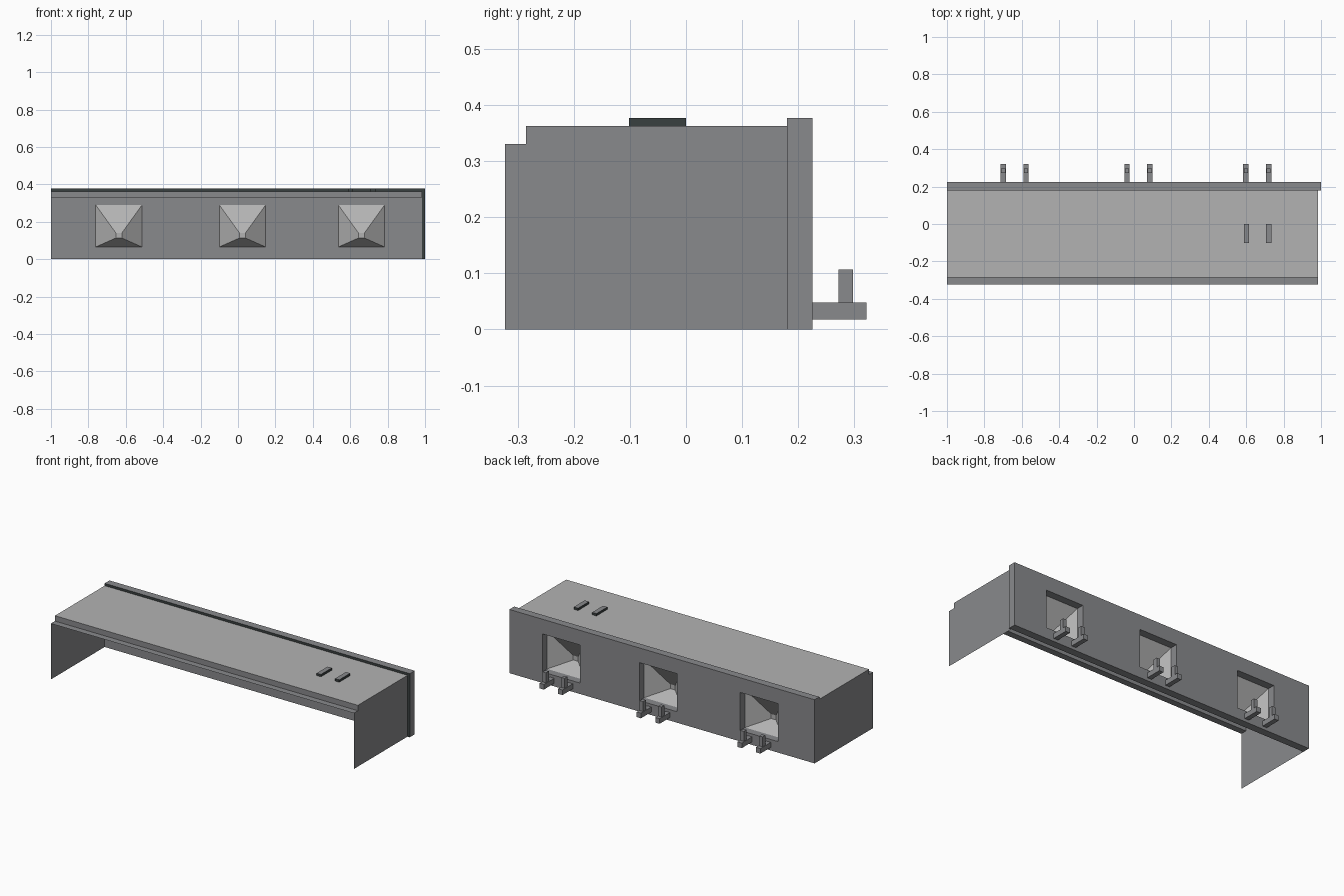
import bpy, bmesh

if "Cube" in bpy.data.objects:
    bpy.data.objects.remove(bpy.data.objects["Cube"])


def mat(name, v):
    m = bpy.data.materials.new(name)
    m.diffuse_color = (*v, 1)
    m.use_nodes = True
    m.node_tree.nodes["Principled BSDF"].inputs["Base Color"].default_value = m.diffuse_color
    return m


GREY = mat("mid_grey", (0.25, 0.253, 0.265))
LIGHT = mat("light_grey", (0.45, 0.45, 0.45))
DARK = mat("charcoal", (0.04, 0.05, 0.05))


def make(name, polys, mats, rule=None, recalc=True):
    """Mesh object from polygons; rule(face) gives the material slot."""
    bm = bmesh.new()
    for p in polys:
        bm.faces.new([bm.verts.new(v) for v in p])
    bmesh.ops.remove_doubles(bm, verts=bm.verts, dist=1e-5)
    if recalc:
        bmesh.ops.recalc_face_normals(bm, faces=bm.faces)
    bm.normal_update()
    if rule:
        for f in bm.faces:
            f.material_index = rule(f)
    me = bpy.data.meshes.new(name)
    bm.to_mesh(me)
    bm.free()
    for m in mats:
        me.materials.append(m)
    ob = bpy.data.objects.new(name, me)
    bpy.context.collection.objects.link(ob)
    return ob


def rect(axis, at, a0, a1, b0, b1):
    """Rectangle perpendicular to an axis."""
    pts = [(a0, b0), (a1, b0), (a1, b1), (a0, b1)]
    if axis == "x":
        return [(at, a, b) for a, b in pts]
    if axis == "y":
        return [(a, at, b) for a, b in pts]
    return [(a, b, at) for a, b in pts]


def box(x0, x1, y0, y1, z0, z1):
    return [rect("x", x0, y0, y1, z0, z1), rect("x", x1, y0, y1, z0, z1),
            rect("y", y0, x0, x1, z0, z1), rect("y", y1, x0, x1, z0, z1),
            rect("z", z0, x0, x1, y0, y1), rect("z", z1, x0, x1, y0, y1)]


X0, X1, XS = -1.0, 1.0, 0.985
YF, YSTEP, YW, YB = -0.323, -0.285, 0.18, 0.225
ZSTEP, ZTOP, ZB = 0.331, 0.363, 0.377
HZ0, HZ1 = 0.065, 0.29
CENTRES = (-0.637, 0.024, 0.66)
HALF = 0.124

# roof sheet with a stepped front edge; only the main deck is light
make("roof", [rect("z", ZTOP, X0, XS, YSTEP, YW),
              rect("y", YSTEP, X0, XS, ZSTEP, ZTOP),
              rect("z", ZSTEP, X0, XS, YF, YSTEP)], [GREY, LIGHT],
     lambda f: int(f.calc_center_median().z > ZTOP - 0.001), recalc=False)

# thin side walls following the step
side = [(YF, 0), (YW, 0), (YW, ZTOP), (YSTEP, ZTOP), (YSTEP, ZSTEP), (YF, ZSTEP)]
make("right_wall", [[(XS, y, z) for y, z in side]], [GREY], recalc=False)
make("left_wall", [[(X0, y, z) for y, z in reversed(side)]], [GREY], recalc=False)

# back wall with three square openings
xs = [X0] + [c + s * HALF for c in CENTRES for s in (-1, 1)] + [XS, X1]
zs = [0, HZ0, HZ1, ZTOP, ZB]
polys = []
for i in range(len(xs) - 1):
    a, b = xs[i], xs[i + 1]
    for j in range(len(zs) - 1):
        c, d = zs[j], zs[j + 1]
        if j == 1 and i in (1, 3, 5):
            polys += [rect("z", c, a, b, YW, YB), rect("z", d, a, b, YW, YB),
                      rect("x", a, YW, YB, c, d), rect("x", b, YW, YB, c, d)]
        else:
            polys += [rect("y", YW, a, b, c, d), rect("y", YB, a, b, c, d)]
    polys += [rect("z", 0, a, b, YW, YB), rect("z", ZB, a, b, YW, YB)]
for c, d in zip(zs, zs[1:]):
    polys += [rect("x", X0, YW, YB, c, d), rect("x", X1, YW, YB, c, d)]


def lip(f):
    c = f.calc_center_median()
    return int(f.normal.y < -0.5 and (c.z > ZTOP or c.x > XS))


make("back_wall", polys, [GREY, DARK], lip)

# tapered pockets and a pair of hooks behind each opening
for n, c in enumerate(CENTRES, 1):
    big = [(c - HALF, YW, HZ0), (c + HALF, YW, HZ0),
           (c + HALF, YW, HZ1), (c - HALF, YW, HZ1)]
    tip = [(c - 0.016, 0.09, 0.113), (c + 0.016, 0.09, 0.113),
           (c + 0.016, 0.09, 0.14), (c - 0.016, 0.09, 0.14)]
    pocket = [[big[k], big[(k + 1) % 4], tip[(k + 1) % 4], tip[k]] for k in range(4)]
    make(f"pocket_{n}", pocket + [tip], [LIGHT], recalc=False)
    for s in (-1, 1):
        h = c - 0.001 + s * 0.061
        make(f"hook_arm_{n}_{s}", box(h - 0.014, h + 0.014, YB, 0.322, 0.018, 0.048), [GREY])
        make(f"hook_post_{n}_{s}", box(h - 0.011, h + 0.011, 0.272, 0.298, 0.048, 0.107), [GREY])

# two small pads on the roof with dark sides
for n, x in enumerate((0.601, 0.721), 1):
    make(f"roof_pad_{n}", box(x - 0.014, x + 0.014, -0.102, 0.0, ZTOP, ZB), [GREY, DARK],
         lambda f: int(abs(f.normal.z) < 0.5))
